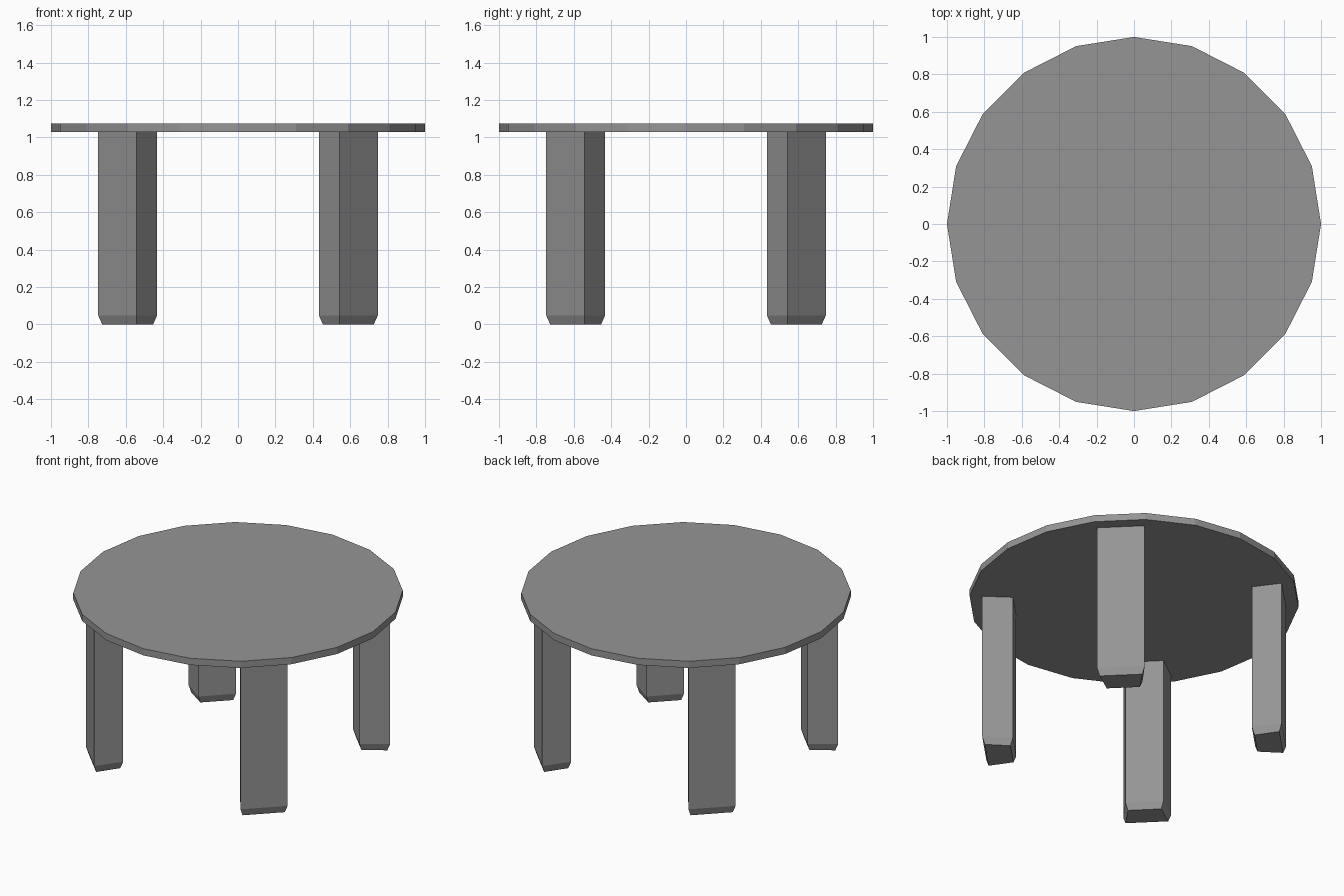
import bpy, bmesh
from math import cos, sin, radians

cube = bpy.data.objects.get("Cube")
if cube:
    bpy.data.objects.remove(cube, do_unlink=True)

SIDES = 20
TOP, UNDERSIDE = 1.075, 1.03

grey = bpy.data.materials.new("grey")
grey.use_nodes = True
colour = (0.3, 0.3, 0.3, 1)
grey.diffuse_color = colour
grey.node_tree.nodes["Principled BSDF"].inputs["Base Color"].default_value = colour


def loft(name, sections):
    """Join stacked outlines (z, [(x, y), ...]) into one closed solid."""
    bm = bmesh.new()
    rings = [[bm.verts.new((x, y, z)) for x, y in outline] for z, outline in sections]
    bm.faces.new(rings[0])
    bm.faces.new(rings[-1])
    n = len(rings[0])
    for low, high in zip(rings, rings[1:]):
        for i in range(n):
            j = (i + 1) % n
            bm.faces.new((low[i], low[j], high[j], high[i]))
    bmesh.ops.recalc_face_normals(bm, faces=bm.faces)
    mesh = bpy.data.meshes.new(name)
    bm.to_mesh(mesh)
    bm.free()
    mesh.materials.append(grey)
    obj = bpy.data.objects.new(name, mesh)
    bpy.context.collection.objects.link(obj)
    return obj


# Round top with flat facets
circle = [(cos(radians(i * 360 / SIDES)), sin(radians(i * 360 / SIDES))) for i in range(SIDES)]
loft("table_top", [(UNDERSIDE, circle), (TOP, circle)])


# Wedge-shaped legs, narrower towards the centre, with a bevelled foot
def wedge(inset=0.0):
    inner, outer = 0.728, 0.912
    hi, ho = 0.116 - inset, 0.145 - inset
    return [(inner + inset, -hi), (outer - inset, -ho), (outer - inset, ho), (inner + inset, hi)]


for name, angle in (("back_left_leg", 45), ("back_right_leg", 135),
                    ("front_right_leg", 225), ("front_left_leg", 315)):
    leg = loft(name, [(0, wedge(0.015)), (0.048, wedge()), (UNDERSIDE, wedge())])
    leg.rotation_euler.z = radians(angle)
